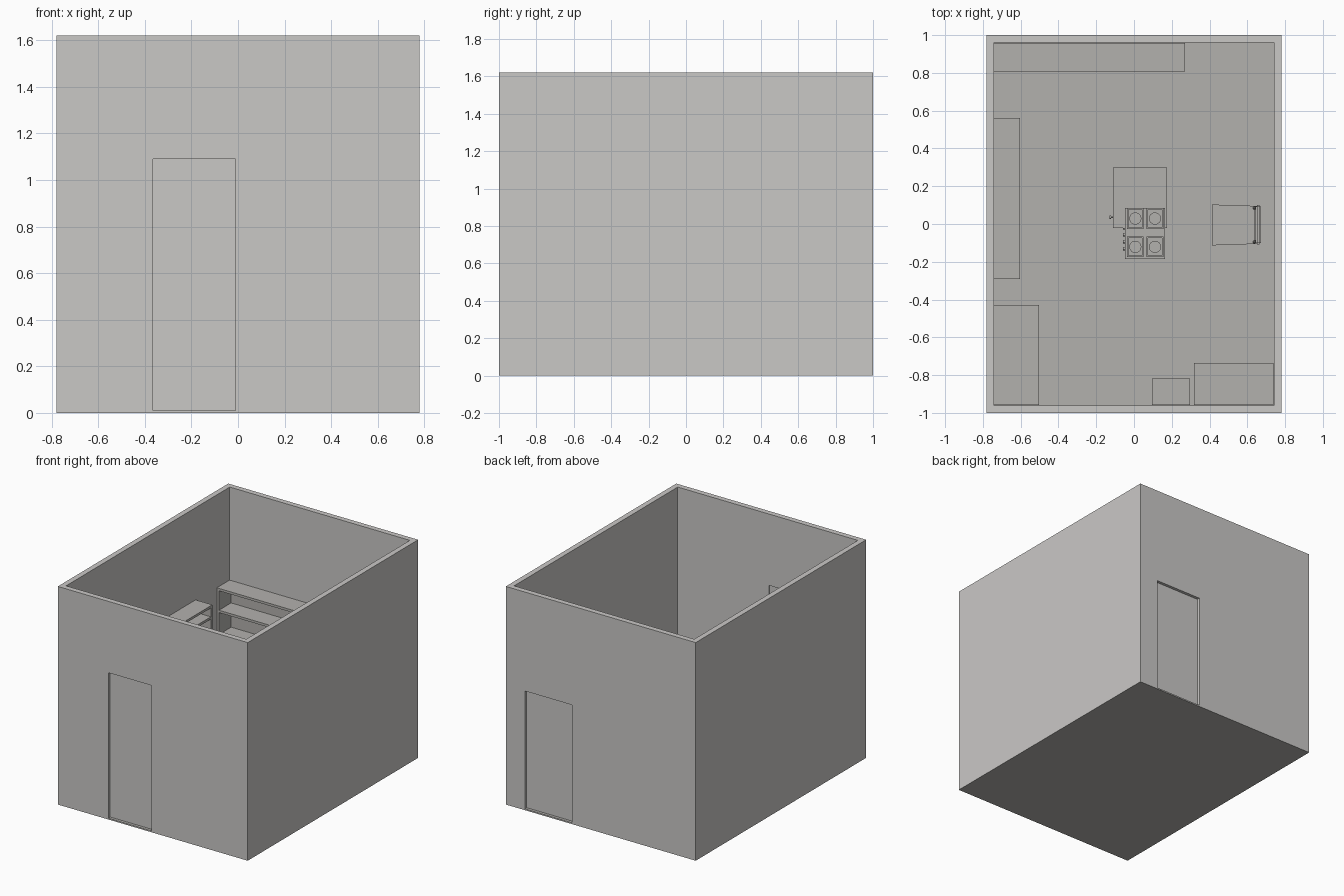
import bpy, bmesh, math
from mathutils import Matrix, Vector

if "Cube" in bpy.data.objects:
    bpy.data.objects.remove(bpy.data.objects["Cube"], do_unlink=True)


def material(name, rgb):
    m = bpy.data.materials.new(name)
    m.use_nodes = True
    m.diffuse_color = (*rgb, 1)
    m.node_tree.nodes["Principled BSDF"].inputs["Base Color"].default_value = (*rgb, 1)
    return m


WALL = material("light_grey_plaster", (0.59, 0.58, 0.565))
GREY = material("mid_grey", (0.45, 0.44, 0.42))


def finish(name, bm, mat=GREY, smooth=False):
    bmesh.ops.recalc_face_normals(bm, faces=bm.faces)
    mesh = bpy.data.meshes.new(name)
    bm.to_mesh(mesh)
    bm.free()
    mesh.materials.append(mat)
    ob = bpy.data.objects.new(name, mesh)
    bpy.context.collection.objects.link(ob)
    if smooth:
        bpy.ops.object.select_all(action='DESELECT')
        ob.select_set(True)
        bpy.context.view_layer.objects.active = ob
        bpy.ops.object.shade_smooth_by_angle(angle=math.radians(40))
    return ob


def add_box(bm, x, y, z):
    """Box given by (low, high) pairs on each axis."""
    size = [b - a for a, b in (x, y, z)]
    mid = [(a + b) / 2 for a, b in (x, y, z)]
    bmesh.ops.create_cube(bm, size=1, matrix=Matrix.Translation(mid) @ Matrix.Diagonal((*size, 1)))


def box(name, x, y, z, mat=GREY):
    bm = bmesh.new()
    add_box(bm, x, y, z)
    return finish(name, bm, mat)


def add_rod(bm, a, b, r, sides=12):
    a, b = Vector(a), Vector(b)
    rot = (b - a).to_track_quat('Z', 'Y').to_matrix().to_4x4()
    bmesh.ops.create_cone(bm, cap_ends=True, segments=sides, radius1=r, radius2=r,
                          depth=(b - a).length, matrix=Matrix.Translation((a + b) / 2) @ rot)


# Room shell, hollowed out and pierced by two doorways
W, D, H, T, F = 0.78, 1.0, 1.62, 0.04, 0.01
doors = {"front_door": (-1, (-0.365, -0.01), 1.09), "back_door": (1, (0.235, 0.624), 0.885)}
room = box("room_shell", (-W, W), (-D, D), (0, H), WALL)
cutters = [box("hollow_cutter", (T - W, W - T), (T - D, D - T), (F, H + 1))]
for name, (side, span, top) in doors.items():
    ys = sorted((side * (D - 2 * T), side * (D + T)))
    cutters.append(box(name + "_cutter", span, ys, (F, top)))
for c in cutters:
    c.hide_render = True
    mod = room.modifiers.new(c.name, 'BOOLEAN')
    mod.operation, mod.solver, mod.object = 'DIFFERENCE', 'EXACT', c
bpy.context.view_layer.update()
solid = bpy.data.meshes.new_from_object(room.evaluated_get(bpy.context.evaluated_depsgraph_get()))
room.modifiers.clear()
room.data = solid
for c in cutters:
    bpy.data.objects.remove(c, do_unlink=True)
solid.materials.clear()
solid.materials.append(WALL)
solid.materials.append(GREY)
for f in solid.polygons:
    f.material_index = int(abs(f.normal.z) > 0.9 and f.center.z < 0.02)

# Door leaves set in the middle of the wall
for name, (side, span, top) in doors.items():
    ys = sorted((side * (D - 0.022), side * (D - 0.032)))
    box(name, span, ys, (F, top), WALL)


def shelf_unit(name, x, y, top, tiers, opening):
    """Open shelving; opening is the axis and sign of its open face."""
    bm = bmesh.new()
    t = 0.018
    axis, sign = opening
    spans = [x, y]
    lo, hi = spans[axis]
    along = 1 - axis
    a, b = spans[along]

    def part(deep, wide, z):
        xy = [None, None]
        xy[axis], xy[along] = deep, wide
        add_box(bm, xy[0], xy[1], z)
    for end in ((a, a + t), (b - t, b)):
        part((lo, hi), end, (F, top - t))
    part((lo, hi), (a, b), (top - t, top))
    back = (lo, lo + 0.008) if sign > 0 else (hi - 0.008, hi)
    part(back, (a + t, b - t), (F, top - t))
    inner = (lo + 0.008, hi) if sign > 0 else (lo, hi - 0.008)
    for i in range(tiers):
        z = F + 0.02 + i * (top - F - 0.02) / tiers
        part(inner, (a + t, b - t), (z, z + t))
    return finish(name, bm)


shelf_unit("back_shelves", (-0.74, 0.27), (0.808, 0.958), 0.93, 5, (1, -1))
shelf_unit("side_shelves", (-0.74, -0.603), (-0.29, 0.56), 0.935, 9, (0, 1))


# Storage furniture along the front wall
box("corner_counter", (-0.74, -0.502), (-0.958, -0.43), (F, 0.45))
box("low_cabinet", (0.318, 0.738), (-0.957, -0.735), (F, 0.42))
box("small_cabinet", (0.094, 0.296), (-0.957, -0.818), (F, 0.35))

# Central cabinet with a round pull
box("centre_cabinet", (-0.11, 0.175), (-0.02, 0.298), (F, 0.42))
bm = bmesh.new()
add_rod(bm, (-0.11, 0.036, 0.3), (-0.122, 0.036, 0.3), 0.004)
add_rod(bm, (-0.122, 0.036, 0.3), (-0.13, 0.036, 0.3), 0.009)
finish("cabinet_pull", bm, smooth=True)

# Cooker with four burners and a row of knobs
TOP = 0.45
box("cooker_body", (-0.048, 0.165), (-0.185, 0.085), (F, TOP))
frames, burners, knobs = bmesh.new(), bmesh.new(), bmesh.new()
for cx in (0.007, 0.111):
    for cy in (-0.121, 0.029):
        for s in (-1, 1):
            ex, ey = cx + s * 0.04, cy + s * 0.051
            add_box(frames, (ex - 0.004, ex + 0.004), (cy - 0.055, cy + 0.055), (TOP, TOP + 0.012))
            add_box(frames, (cx - 0.036, cx + 0.036), (ey - 0.004, ey + 0.004), (TOP, TOP + 0.012))
        add_rod(burners, (cx, cy, TOP), (cx, cy, TOP + 0.008), 0.032, 24)
for i in range(5):
    y = -0.13 + i * 0.037
    add_rod(knobs, (-0.048, y, 0.41), (-0.058, y, 0.41), 0.009)
finish("burner_frames", frames)
finish("burners", burners, smooth=True)
finish("cooker_knobs", knobs, smooth=True)

# Chair facing the middle of the room
bm = bmesh.new()
add_box(bm, (0.413, 0.64), (-0.11, 0.1), (0.225, 0.245))
for v in bm.verts:
    v.co.y = -0.005 + (v.co.y + 0.005) * (1.03 if v.co.x < 0.5 else 0.96)
finish("chair_seat", bm)
legs = bmesh.new()
for s in (-1, 1):
    y = -0.005 + s * 0.09
    add_box(legs, (0.425, 0.443), (y - 0.009, y + 0.009), (F, 0.225))
    add_rod(legs, (0.635, y, F), (0.638, y, 0.24), 0.009)
    add_rod(legs, (0.638, y, 0.24), (0.65, y, 0.45), 0.009)
    add_rod(legs, (0.434, y, 0.11), (0.636, y, 0.11), 0.006)
finish("chair_frame", legs, smooth=True)
bm = bmesh.new()
add_box(bm, (0.642, 0.672), (-0.108, 0.1), (0.34, 0.47))
bmesh.ops.bevel(bm, geom=list(bm.edges), offset=0.008, segments=2, affect='EDGES')
finish("chair_backrest", bm, smooth=True)
